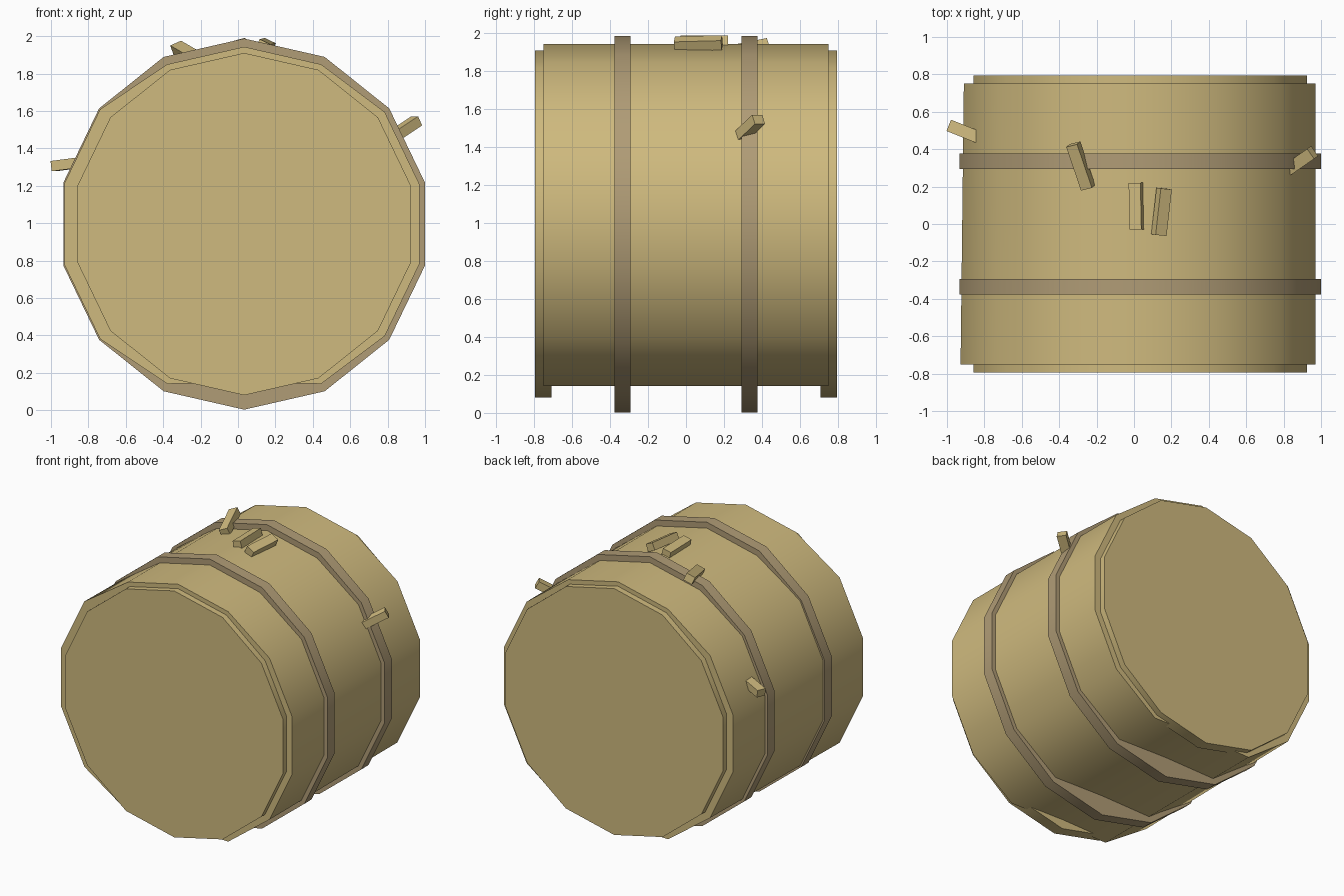
import bpy, bmesh, math
from mathutils import Vector, Euler

if "Cube" in bpy.data.objects:
    bpy.data.objects.remove(bpy.data.objects["Cube"])

SIDES = 14
CX, CZ = 0.033, 0.995


def material(name, rgb):
    m = bpy.data.materials.new(name)
    m.diffuse_color = (*rgb, 1)
    m.use_nodes = True
    m.node_tree.nodes["Principled BSDF"].inputs["Base Color"].default_value = m.diffuse_color
    return m


HAY = material("hay tan", (0.624, 0.491, 0.209))
TWINE = material("strap brown", (0.434, 0.332, 0.181))


def finish(name, bm, mat, smooth=True):
    bmesh.ops.recalc_face_normals(bm, faces=bm.faces)
    mesh = bpy.data.meshes.new(name)
    bm.to_mesh(mesh)
    bm.free()
    mesh.materials.append(mat)
    ob = bpy.data.objects.new(name, mesh)
    bpy.context.collection.objects.link(ob)
    if smooth:
        bpy.ops.object.select_all(action='DESELECT')
        ob.select_set(True)
        bpy.context.view_layer.objects.active = ob
        bpy.ops.object.shade_smooth_by_angle(angle=math.radians(40))
    return ob


def drum(name, y0, y1, radius, mat):
    """Closed prism along y; radius(i, end) gives each corner's distance, i = 0 at the top."""
    bm = bmesh.new()
    rings = []
    for end, y in enumerate((y0, y1)):
        ring = []
        for i in range(SIDES):
            a = 2 * math.pi * i / SIDES
            r = radius(i, end)
            ring.append(bm.verts.new((CX + r * math.sin(a), y, CZ + r * math.cos(a))))
        bm.faces.new(ring)
        rings.append(ring)
    for i in range(SIDES):
        j = (i + 1) % SIDES
        bm.faces.new((rings[0][i], rings[0][j], rings[1][j], rings[1][i]))
    return finish(name, bm, mat)


# Main bale: sagged flat underneath, bulging a little on the front left
def body_radius(i, end):
    if i == SIDES // 2:
        return 0.845
    if 9 <= i <= 12:
        return 0.985 if end == 0 else 0.967
    return 0.948 if i in (0, 1, 6, 8, 13) else 0.961


drum("bale_body", -0.75, 0.75, body_radius, HAY)

# End discs and straps, mirrored front and back
for side, label in ((-1, "front"), (1, "back")):
    drum(label + "_end_disc", *sorted((side * 0.71, side * 0.795)),
         lambda i, end: 0.915, HAY)
    drum(label + "_strap", side * 0.335 - 0.042, side * 0.335 + 0.042,
         lambda i, end: 0.992, TWINE)


# Loose straw pieces, long axis along local y
def straw(name, centre, rot, size=(0.065, 0.25, 0.055)):
    bm = bmesh.new()
    bmesh.ops.create_cube(bm, size=1)
    bmesh.ops.scale(bm, vec=size, verts=bm.verts)
    ob = finish(name, bm, HAY, smooth=False)
    ob.location = centre
    ob.rotation_euler = rot


straw("straw_top_middle", (0.012, 0.095, 1.955), Euler((0, -0.25, 0.02)))
straw("straw_top_right", (0.147, 0.065, 1.948), Euler((0.03, 0.45, -0.1)))
straw("straw_top_left", (-0.285, 0.31, 1.915), Euler((0.2, -0.4, 0.25)))
straw("straw_right", (0.865, 0.32, 1.487),
      Vector((0.72, 0.5, 0.48)).to_track_quat('Y', 'Z').to_euler())
straw("straw_left", (-0.872, 0.48, 1.32),
      Vector((-0.92, 0.37, -0.12)).to_track_quat('Y', 'Z').to_euler())
